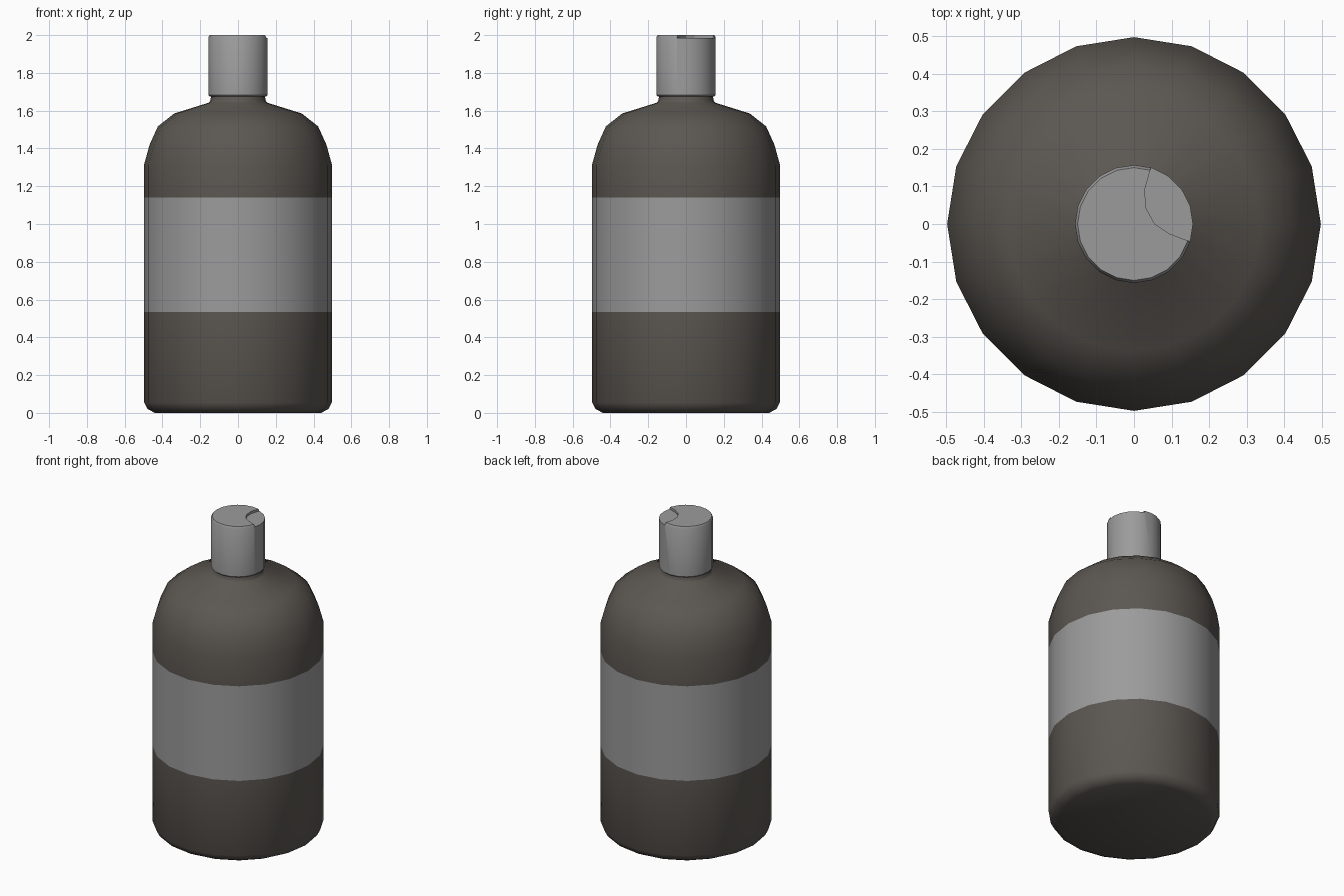
import bpy, bmesh, math

if "Cube" in bpy.data.objects:
    bpy.data.objects.remove(bpy.data.objects["Cube"])

SIDES = 20


def material(name, rgb):
    m = bpy.data.materials.new(name)
    m.diffuse_color = (*rgb, 1)
    m.use_nodes = True
    m.node_tree.nodes["Principled BSDF"].inputs["Base Color"].default_value = m.diffuse_color
    return m


brown = material("dark brown grey", (0.105, 0.094, 0.082))
grey = material("light grey", (0.33, 0.33, 0.33))


def finish(bm, name, mats):
    bmesh.ops.recalc_face_normals(bm, faces=bm.faces[:])
    me = bpy.data.meshes.new(name)
    bm.to_mesh(me)
    bm.free()
    ob = bpy.data.objects.new(name, me)
    bpy.context.collection.objects.link(ob)
    for m in mats:
        me.materials.append(m)
    return ob


def lathe(name, profile, mats, rule=None):
    """Revolve (radius, z) points and close both ends."""
    bm = bmesh.new()
    rings = []
    for r, z in profile:
        rings.append([bm.verts.new((r * math.cos(2 * math.pi * i / SIDES),
                                    r * math.sin(2 * math.pi * i / SIDES), z))
                      for i in range(SIDES)])
    for a, b in zip(rings, rings[1:]):
        for i in range(SIDES):
            j = (i + 1) % SIDES
            bm.faces.new((a[i], a[j], b[j], b[i]))
    bm.faces.new(rings[0])
    bm.faces.new(rings[-1])
    if rule:
        for f in bm.faces:
            f.material_index = rule(f.calc_center_median().z)
    return finish(bm, name, mats)


def smooth(ob, angle):
    bpy.ops.object.select_all(action='DESELECT')
    ob.select_set(True)
    bpy.context.view_layer.objects.active = ob
    bpy.ops.object.shade_smooth_by_angle(angle=math.radians(angle))


# Bottle body; the label is the band of faces at mid height
body = lathe("bottle_body", [
    (0.44, 0), (0.478, 0.02), (0.497, 0.055), (0.497, 0.535), (0.497, 1.14),
    (0.497, 1.315), (0.468, 1.42), (0.424, 1.517), (0.338, 1.585),
    (0.155, 1.642), (0.145, 1.655), (0.142, 1.70)],
    [brown, grey], lambda z: 1 if 0.54 < z < 1.13 else 0)
smooth(body, 45)

# Cap with a small chamfer on both rims
cap = lathe("cap", [(0.15, 1.675), (0.157, 1.682), (0.157, 1.988), (0.15, 2.0)], [grey])

# Shallow thumb recess cut into the cap top
outline = [(0.045, 0.15), (0.029, 0.092), (0.031, 0.044), (0.055, 0),
           (0.095, -0.026), (0.15, -0.047), (0.25, -0.05), (0.25, 0.25), (0.05, 0.25)]
bm = bmesh.new()
base = bm.faces.new([bm.verts.new((x, y, 1.985)) for x, y in outline])
top = bmesh.ops.extrude_face_region(bm, geom=[base])
for v in top["geom"]:
    if isinstance(v, bmesh.types.BMVert):
        v.co.z = 2.1
cutter = finish(bm, "recess_cutter", [grey])
cutter.hide_render = True
cutter.hide_viewport = True
mod = cap.modifiers.new("recess", 'BOOLEAN')
mod.operation = 'DIFFERENCE'
mod.solver = 'EXACT'
mod.object = cutter
smooth(cap, 30)
